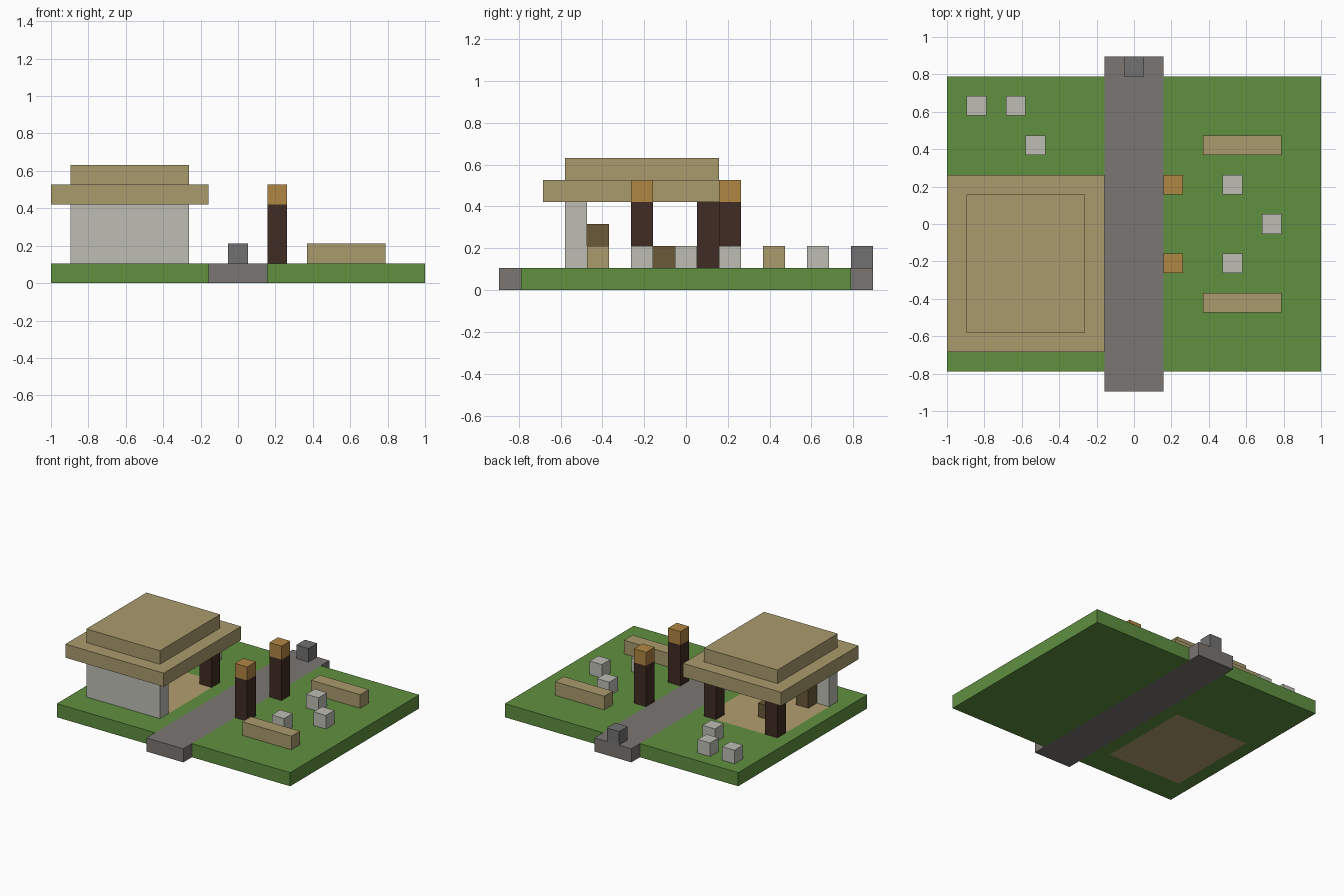
import bpy
import bmesh
from mathutils import Matrix, Vector

cube = bpy.data.objects.get("Cube")
if cube:
    bpy.data.objects.remove(cube, do_unlink=True)

U = 2 / 19  # one block


def material(name, hex_code):
    """Flat material from an sRGB hex code, stored as linear values."""
    srgb = [int(hex_code[i:i + 2], 16) / 255 for i in (0, 2, 4)]
    colour = [c / 12.92 if c < 0.04 else ((c + 0.055) / 1.055) ** 2.4 for c in srgb] + [1]
    mat = bpy.data.materials.new(name)
    mat.use_nodes = True
    mat.diffuse_color = colour
    mat.node_tree.nodes["Principled BSDF"].inputs["Base Color"].default_value = colour
    return mat


GRASS = material("grass green", "609040")
THATCH = material("thatch tan", "AA9B6D")
FLOOR = material("floor sand", "B49F70")
PAVING = material("path grey", "7A7673")
STONE = material("marker grey", "717171")
PALE = material("pale stone", "BDBEB4")
DARK = material("dark wood", "402C23")
AMBER = material("lamp amber", "B08644")
BROWN = material("furniture brown", "6B5A38")


def blocks(name, mat, *boxes):
    """One object of boxes; each box is x, y, z ranges in block units."""
    bm = bmesh.new()
    for box in boxes:
        low, high = (Vector(p) for p in zip(*box))
        size, centre = (high - low) * U, (high + low) * U / 2
        bmesh.ops.create_cube(bm, size=1, matrix=Matrix.Translation(centre) @ Matrix.Diagonal((*size, 1)))
    mesh = bpy.data.meshes.new(name)
    bm.to_mesh(mesh)
    bm.free()
    mesh.materials.append(mat)
    obj = bpy.data.objects.new(name, mesh)
    bpy.context.collection.objects.link(obj)
    return obj


def unit(x, y, z=1.5, height=1):
    """Block-wide column centred on x, y, its lowest block centred on z."""
    return (x - .5, x + .5), (y - .5, y + .5), (z - .5, z - .5 + height)


BASE = (0, 1)
HUT_X, HUT_Y = (-8.5, -2.5), (-5.5, 1.5)

# Ground, path and sunken hut floor
blocks("lawn_left_side", GRASS, ((1.5, 9.5), (-7.5, 7.5), BASE))
blocks("lawn_around_hut", GRASS,
       ((-9.5, -1.5), (-7.5, HUT_Y[0]), BASE),
       ((-9.5, -1.5), (HUT_Y[1], 7.5), BASE),
       ((-9.5, HUT_X[0]), HUT_Y, BASE),
       ((HUT_X[1], -1.5), HUT_Y, BASE))
blocks("hut_floor", FLOOR, (HUT_X, HUT_Y, BASE))
blocks("path", PAVING, ((-1.5, 1.5), (-8.5, 8.5), BASE))
blocks("path_marker", STONE, unit(0, 8))

# Open hut
blocks("hut_front_wall", PALE, (HUT_X, (-5.5, -4.5), (1, 4)))
for side, x in (("left", -3), ("right", -8)):
    blocks(f"hut_post_{side}", DARK, unit(x, 1, height=3))
blocks("roof_eaves", THATCH, ((-9.5, -1.5), (-6.5, 2.5), (4, 5)))
blocks("roof_top", THATCH, (HUT_X, HUT_Y, (5, 6)))
blocks("cupboard", BROWN, unit(-7, -4, height=2))
blocks("stool", BROWN, unit(-6, -1))

# Lamp posts and log benches, mirrored front to back
for end, s in (("front", -1), ("back", 1)):
    blocks(f"lamp_post_{end}", DARK, unit(2, 2 * s, height=3))
    blocks(f"lamp_{end}", AMBER, unit(2, 2 * s, z=4.5))
    blocks(f"log_bench_{end}", THATCH, ((3.5, 7.5), (4 * s - .5, 4 * s + .5), (1, 2)))

# Loose stones
for i, (x, y) in enumerate([(5, 2), (5, -2), (7, 0), (-8, 6), (-6, 6), (-5, 4)], 1):
    blocks(f"stone_{i}", PALE, unit(x, y))
